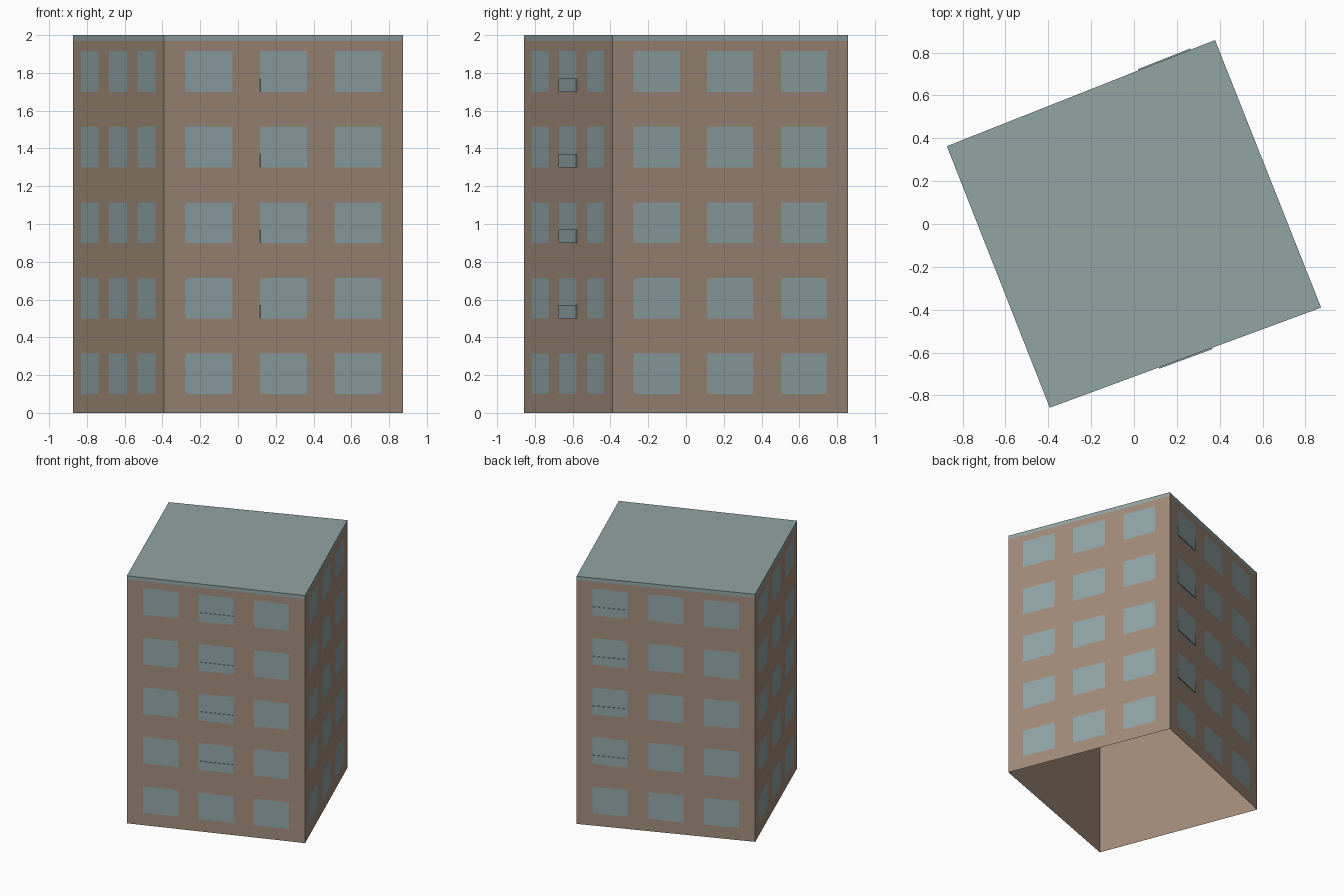
import bpy
import bmesh
from mathutils import Vector

cube = bpy.data.objects.get("Cube")
if cube:
    bpy.data.objects.remove(cube, do_unlink=True)


def material(name, color):
    mat = bpy.data.materials.new(name)
    mat.use_nodes = True
    rgba = (*color, 1)
    mat.diffuse_color = rgba
    mat.node_tree.nodes["Principled BSDF"].inputs["Base Color"].default_value = rgba
    return mat


def finish(name, bm, mat):
    mesh = bpy.data.meshes.new(name)
    bm.to_mesh(mesh)
    bm.free()
    mesh.materials.append(mat)
    obj = bpy.data.objects.new(name, mesh)
    bpy.context.collection.objects.link(obj)
    return obj


brick = material("brown brick", (0.36, 0.26, 0.195))
glass = material("blue grey glass", (0.285, 0.38, 0.39))
roofing = material("green grey roofing", (0.285, 0.375, 0.365))

# Ground plan, anticlockwise from the front corner
plan = [Vector(p) for p in ((-0.393, -0.857, 0), (0.873, -0.39, 0),
                            (0.378, 0.858, 0), (-0.873, 0.363, 0))]
sides = list(zip(plan, plan[1:] + plan[:1]))
UP = Vector((0, 0, 1))
HEIGHT, BAND = 2.0, 0.03


def wall_quad(bm, side, u0, u1, z0, z1, out=0.0):
    """Upright panel on one side, between two fractions of its length."""
    a, b = side
    offset = (b - a).cross(UP).normalized() * out
    corners = ((u0, z0), (u1, z0), (u1, z1), (u0, z1))
    return bm.faces.new([bm.verts.new(a.lerp(b, u) + UP * z + offset) for u, z in corners])


# Walls, open underneath
bm = bmesh.new()
for side in sides:
    wall_quad(bm, side, 0, 1, 0, HEIGHT - BAND)
bmesh.ops.remove_doubles(bm, verts=bm.verts, dist=0.001)
finish("walls", bm, brick)

# Flat roof with its edge band
bm = bmesh.new()
for side in sides:
    wall_quad(bm, side, 0, 1, HEIGHT - BAND, HEIGHT)
bm.faces.new([bm.verts.new(p + UP * HEIGHT) for p in plan])
bmesh.ops.remove_doubles(bm, verts=bm.verts, dist=0.001)
finish("roof", bm, roofing)

# Three windows on each of five floors, on every side
columns = [(0.09 + 0.312 * i, 0.286 + 0.312 * i) for i in range(3)]
floors = [0.1 + 0.4 * i for i in range(5)]
bm = bmesh.new()
for side in sides:
    for u0, u1 in columns:
        for z in floors:
            wall_quad(bm, side, u0, u1, z, z + 0.215, 0.002)
finish("windows", bm, glass)

# Slim rail panels on the upper floors, front middle and one back column
bm = bmesh.new()
for side, (u0, u1) in ((sides[0], columns[1]), (sides[2], columns[0])):
    for z in floors[1:]:
        panel = wall_quad(bm, side, u0, u1, z, z + 0.07)
        depth = panel.normal if panel.normal.length else None
        panel.normal_update()
        depth = panel.normal * 0.006
        grown = bmesh.ops.extrude_face_region(bm, geom=[panel])["geom"]
        moved = [v for v in grown if isinstance(v, bmesh.types.BMVert)]
        bmesh.ops.translate(bm, verts=moved, vec=depth)
finish("rail_panels", bm, glass)
